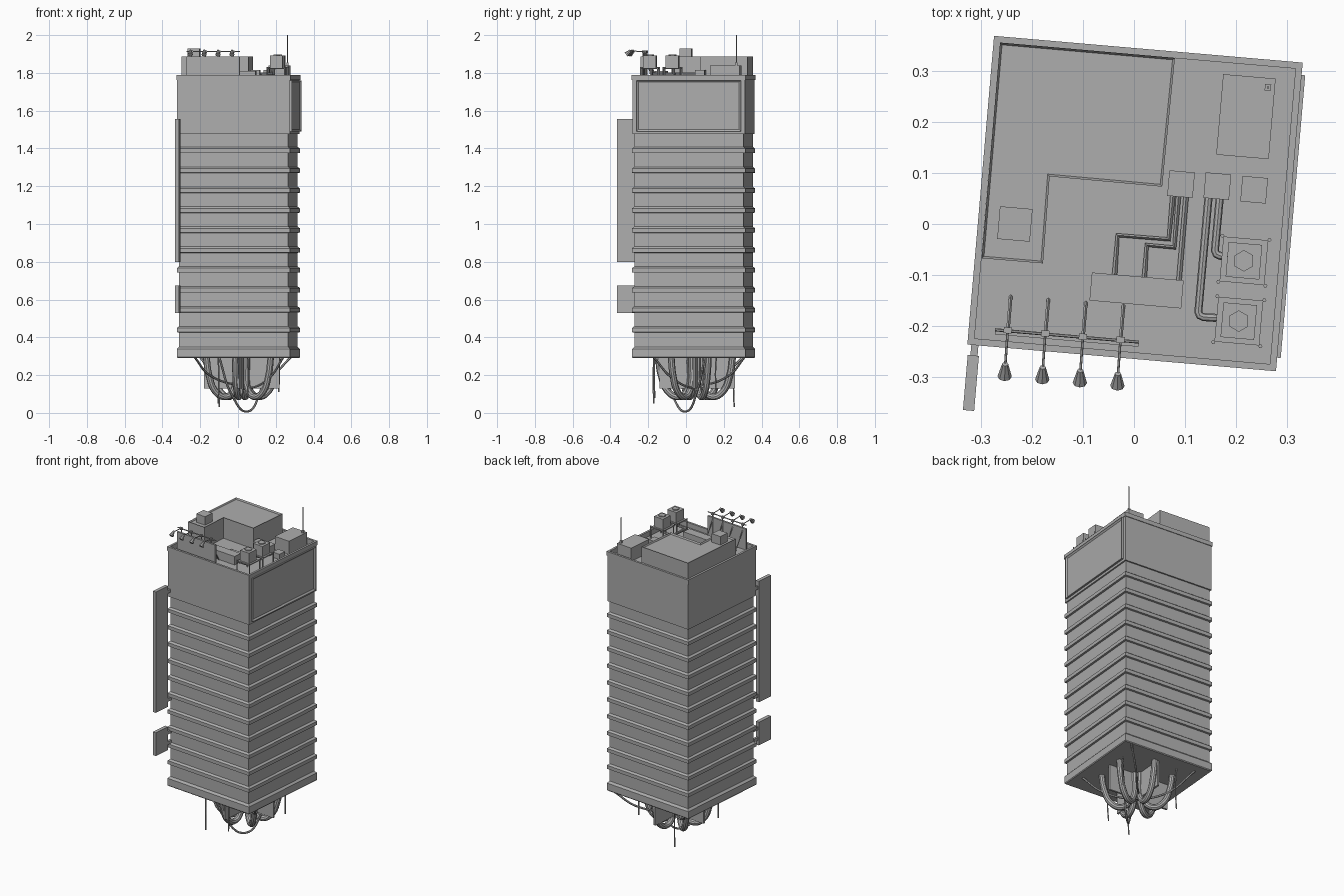
import bpy, bmesh, math
from mathutils import Vector

if "Cube" in bpy.data.objects:
    bpy.data.objects.remove(bpy.data.objects["Cube"])

TURN = math.radians(-4.95)
CENTRE = Vector((0.002, 0.04, 0))
ROOF = 1.757

concrete = bpy.data.materials.new("concrete_grey")
concrete.diffuse_color = (0.42, 0.42, 0.42, 1)
concrete.use_nodes = True
concrete.node_tree.nodes["Principled BSDF"].inputs["Base Color"].default_value = concrete.diffuse_color


def finish(name, bm, loc=(0, 0, 0), turn=0.0):
    bmesh.ops.recalc_face_normals(bm, faces=bm.faces)
    me = bpy.data.meshes.new(name)
    bm.to_mesh(me)
    bm.free()
    me.materials.append(concrete)
    ob = bpy.data.objects.new(name, me)
    ob.location = loc
    ob.rotation_euler[2] = turn
    bpy.context.collection.objects.link(ob)
    return ob


def box(name, x, y, sx, sy, z0, z1):
    """Box centred on x, y, turned with the tower."""
    bm = bmesh.new()
    bmesh.ops.create_cube(bm, size=1)
    bmesh.ops.scale(bm, vec=(sx, sy, z1 - z0), verts=bm.verts)
    return finish(name, bm, (x, y, (z0 + z1) / 2), TURN)


def tube(name, pts, r, smooth=False, sides=8):
    """Round pipe along points, straight or flowing."""
    cu = bpy.data.curves.new(name, 'CURVE')
    cu.dimensions = '3D'
    cu.bevel_depth = r
    cu.bevel_resolution = max(0, sides // 2 - 2)
    cu.use_fill_caps = True
    if smooth:
        sp = cu.splines.new('BEZIER')
        sp.bezier_points.add(len(pts) - 1)
        for b, p in zip(sp.bezier_points, pts):
            b.co = p
            b.handle_left_type = b.handle_right_type = 'AUTO'
        sp.resolution_u = 8
    else:
        sp = cu.splines.new('POLY')
        sp.points.add(len(pts) - 1)
        for b, p in zip(sp.points, pts):
            b.co = (*p, 1)
    cu.materials.append(concrete)
    ob = bpy.data.objects.new(name, cu)
    bpy.context.collection.objects.link(ob)
    bpy.ops.object.select_all(action='DESELECT')
    ob.select_set(True)
    bpy.context.view_layer.objects.active = ob
    bpy.ops.object.convert(target='MESH')
    bpy.ops.object.shade_smooth_by_angle()
    return ob


def cone(name, a, b, r1, r2, sides):
    a, b = Vector(a), Vector(b)
    bm = bmesh.new()
    bmesh.ops.create_cone(bm, cap_ends=True, segments=sides, radius1=r1,
                          radius2=r2, depth=(b - a).length)
    q = (b - a).to_track_quat('Z', 'Y')
    bmesh.ops.rotate(bm, matrix=q.to_matrix(), verts=bm.verts)
    return finish(name, bm, (a + b) / 2)


# Tower: stacked square rings with a ledge at each floor and a hollow parapet
WALL, LEDGE = 0.290, 0.301
rings = [(0.297, 0.29), (LEDGE, 0.295), (LEDGE, 0.338), (WALL, 0.35)]
for k in range(9, -1, -1):
    z = 1.392 - 0.1055 * k
    rings += [(WALL, z - 0.017), (LEDGE, z - 0.015), (LEDGE, z + 0.007), (WALL, z + 0.016)]
rings += [(WALL, 1.476), (0.299, 1.476), (0.299, 1.762), (0.303, 1.762),
          (0.303, 1.788), (0.290, 1.788), (0.290, ROOF)]
bm = bmesh.new()
loops = [[bm.verts.new((sx * h, sy * h, z)) for sx, sy in ((-1, -1), (1, -1), (1, 1), (-1, 1))]
         for h, z in rings]
for lo, hi in zip(loops, loops[1:]):
    for i in range(4):
        j = (i + 1) % 4
        bm.faces.new((lo[i], lo[j], hi[j], hi[i]))
bm.faces.new(loops[0][::-1])
bm.faces.new(loops[-1])
finish("tower", bm, CENTRE, TURN)

# Framed billboard on the right wall
bm = bmesh.new()
bmesh.ops.create_cube(bm, size=1)
bmesh.ops.scale(bm, vec=(0.014, 0.555, 0.27), verts=bm.verts)
face = [f for f in bm.faces if f.normal.x > 0.9]
bmesh.ops.inset_region(bm, faces=face, thickness=0.014)
bmesh.ops.translate(bm, vec=(-0.008, 0, 0), verts=face[0].verts)
finish("wall_billboard", bm, (0.304, 0.015, 1.626), TURN)

# Blade signs at the front left corner, with brackets
for name, z0, z1 in (("tall_sign", 0.80, 1.556), ("small_sign", 0.53, 0.675)):
    box(name, -0.319, -0.311, 0.022, 0.108, z0, z1)
    for z in (z0 + 0.03, z1 - 0.05):
        box(name + "_bracket", -0.312, -0.245, 0.014, 0.05, z, z + 0.02)

# Stepped rooftop house with a sunken top
plan = [(-0.298, -0.067), (-0.178, -0.077), (-0.165, 0.093),
        (0.055, 0.073), (0.080, 0.325), (-0.262, 0.355)]
bm = bmesh.new()
base = bm.faces.new([bm.verts.new((x, y, ROOF)) for x, y in plan])
top = bmesh.ops.extrude_face_region(bm, geom=[base])['geom']
bmesh.ops.translate(bm, vec=(0, 0, 1.887 - ROOF), verts=[g for g in top if isinstance(g, bmesh.types.BMVert)])
lid = [g for g in top if isinstance(g, bmesh.types.BMFace)]
bmesh.ops.recalc_face_normals(bm, faces=bm.faces)
bmesh.ops.inset_region(bm, faces=lid, thickness=0.006)
bmesh.ops.translate(bm, vec=(0, 0, -0.01), verts=lid[0].verts)
finish("rooftop_house", bm)
box("house_vent", -0.233, 0.0, 0.064, 0.064, 1.87, 1.93)

# Rooftop boxes
box("tank_box", 0.219, 0.21, 0.103, 0.158, ROOF, 1.84)
box("long_cabinet", 0.005, -0.13, 0.18, 0.055, ROOF, 1.81)
box("vent_left", 0.092, 0.078, 0.05, 0.05, ROOF, 1.815)
box("vent_right", 0.163, 0.074, 0.05, 0.05, ROOF, 1.815)
box("hatch", 0.235, 0.067, 0.05, 0.05, ROOF, 1.79)

# Antenna
tube("antenna", [(0.262, 0.267, 1.83), (0.262, 0.267, 2.0)], 0.0025, sides=6)
box("antenna_base", 0.262, 0.267, 0.012, 0.012, 1.84, 1.855)

# Cooling units on legged frames, with hexagonal fans
for x, y in ((0.215, -0.072), (0.205, -0.190)):
    box("cooling_unit", x, y, 0.066, 0.068, 1.825, 1.892)
    cone("fan_cap", (x, y, 1.89), (x, y, 1.898), 0.021, 0.021, 6)
    box("unit_frame", x, y, 0.088, 0.088, 1.82, 1.827)
    for sx in (-1, 1):
        for sy in (-1, 1):
            px, py = x + sx * 0.046 + sy * 0.004, y + sy * 0.045 - sx * 0.004
            tube("frame_leg", [(px, py, ROOF), (px, py, 1.832)], 0.004, sides=6)

# Round ducts to the units
for a, b, ex in ((0.168, -0.062, 0.19), (0.146, -0.182, 0.18)):
    z = 1.795
    bx = a + 0.087 * (b - 0.05)
    tube("round_duct", [(a, 0.055, z), (bx, b + 0.01, z), (bx + 0.003, b + 0.003, z),
                        (bx + 0.01, b, z), (ex, b - 0.003, z), (ex, b - 0.003, 1.83)], 0.008)

# Low conduits to the long cabinet
for path in ([(0.076, 0.055), (0.068, -0.03), (-0.032, -0.022), (-0.038, -0.10)],
             [(0.087, 0.055), (0.079, -0.046), (0.025, -0.041), (0.020, -0.11)],
             [(0.102, 0.055), (0.088, -0.11)]):
    tube("conduit", [(x, y, 1.765) for x, y in path], 0.005, sides=4)

# Rooftop sign board with braces, rail and lamps
box("sign_board", -0.131, -0.222, 0.282, 0.012, ROOF, 1.888)
tube("lamp_rail", [(-0.272, -0.207, 1.912), (0.01, -0.231, 1.912)], 0.003, sides=6)
for i in range(4):
    x, y = -0.247 + 0.0735 * i, -0.208 - 0.0062 * i
    tube("board_brace", [(x + 0.006, y + 0.067, ROOF), (x, y - 0.004, 1.88)], 0.0035, sides=4)
    tube("board_post", [(x, y, ROOF), (x, y, 1.912)], 0.0035, sides=4)
    box("arm_clamp", x, y, 0.016, 0.012, 1.904, 1.918)
    tube("lamp_arm", [(x, y, 1.912), (x - 0.005, y - 0.07, 1.916)], 0.0025, sides=6)
    cone("lamp", (x - 0.006, y - 0.09, 1.897), (x - 0.005, y - 0.066, 1.919), 0.014, 0.006, 8)

# Crossed plates under the tower
box("fin_across", 0.02, 0.06, 0.40, 0.012, 0.13, 0.295)
box("fin_along", 0.02, 0.06, 0.012, 0.40, 0.13, 0.295)

# Hooked pipes: from the underside down and back to the middle
for i in range(6):
    t = TURN + math.radians(25 + 60 * i)
    prof = [(0.20, 0.295), (0.185, 0.20), (0.145, 0.11), (0.09, 0.085), (0.045, 0.12), (0.03, 0.295)]
    tube("hook_pipe", [(0.02 + r * math.cos(t), 0.05 + r * math.sin(t), z) for r, z in prof],
         0.018, smooth=True, sides=10)

# Drooping cables
tube("cable_loop", [(-0.10, -0.12, 0.295), (-0.03, -0.07, 0.09), (0.05, 0.0, 0.007),
                    (0.12, 0.06, 0.12), (0.17, 0.10, 0.295)], 0.006, True, 6)
tube("cable_wide", [(-0.23, -0.17, 0.295), (-0.15, -0.06, 0.20), (0.02, 0.07, 0.15),
                    (0.18, 0.23, 0.20), (0.28, 0.31, 0.295)], 0.006, True, 6)
tube("cable_cross", [(-0.2, 0.30, 0.295), (-0.10, 0.17, 0.17), (0.05, 0.05, 0.13),
                     (0.17, -0.08, 0.19), (0.24, -0.17, 0.295)], 0.006, True, 6)

# Loose hanging wires
for x, y, z in ((-0.105, -0.17, 0.05), (0.215, 0.16, 0.11), (-0.10, 0.255, 0.03), (0.05, -0.165, 0.08)):
    tube("hanging_wire", [(x, y, 0.295), (x + 0.004, y - 0.004, (z + 0.3) / 2), (x, y, z)], 0.004, True, 6)
